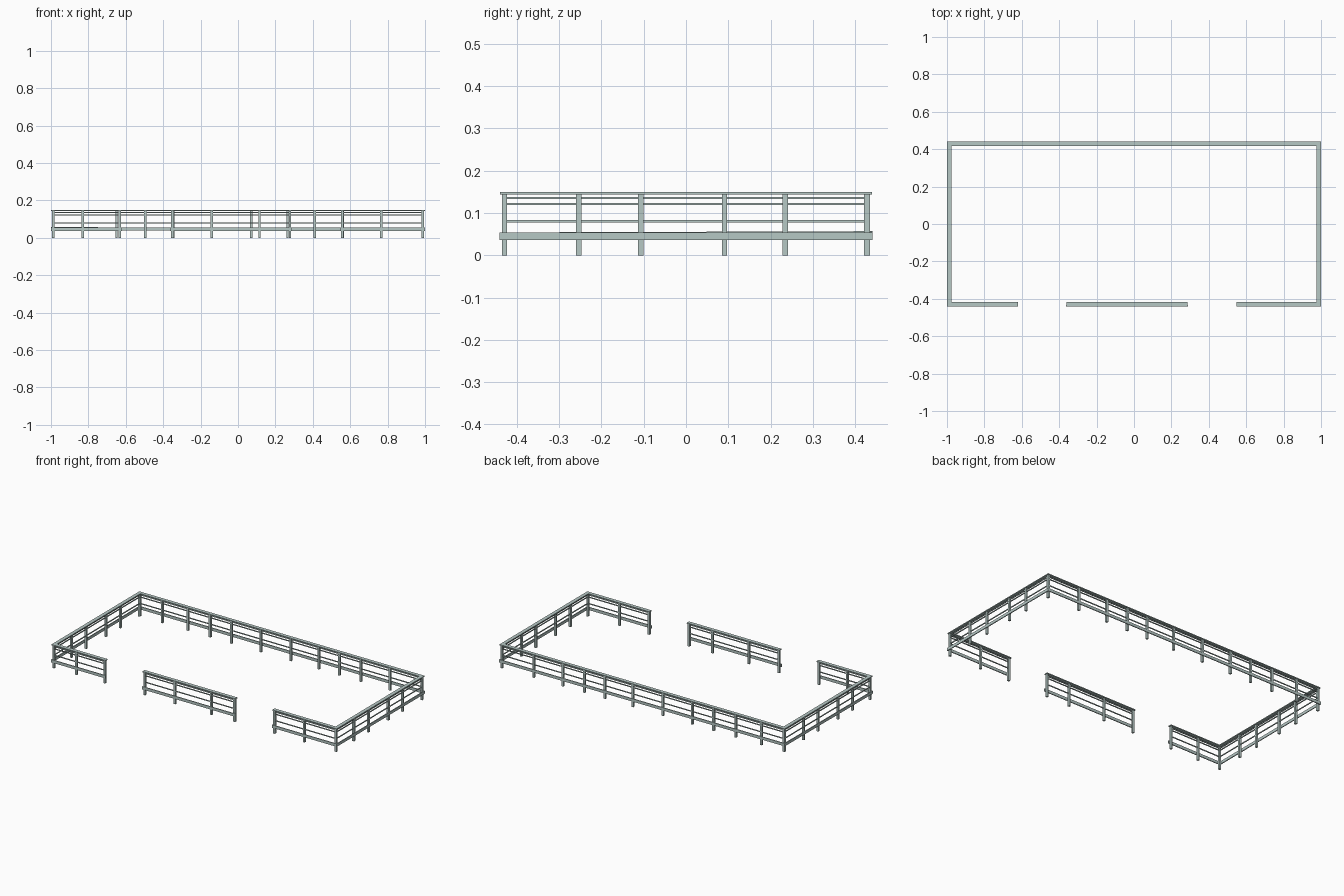
import bpy
import bmesh
from mathutils import Vector

if "Cube" in bpy.data.objects:
    bpy.data.objects.remove(bpy.data.objects["Cube"])

mat = bpy.data.materials.new("pale grey green paint")
mat.diffuse_color = (0.47, 0.58, 0.56, 1)
mat.use_nodes = True
mat.node_tree.nodes["Principled BSDF"].inputs["Base Color"].default_value = mat.diffuse_color

X, Y = 1.0, 0.441          # outer faces of the kick boards
INSET = 0.0115             # outer face to post centre
POST = 0.0125


def beam(bm, along, a, b, across, thick, z0, z1, rise_a=0.0, rise_b=0.0):
    """Box from a to b along one axis; the rises lift its two ends."""
    res = bmesh.ops.create_cube(bm, size=1)
    for v in res["verts"]:
        end_b = v.co.x > 0
        t = b if end_b else a
        s = across + v.co.y * thick
        z = (z1 if v.co.z > 0 else z0) + (rise_b if end_b else rise_a)
        v.co = Vector((t, s, z)) if along == "x" else Vector((s, t, z))
    return res


def finish(name, bm):
    bmesh.ops.recalc_face_normals(bm, faces=bm.faces)
    mesh = bpy.data.meshes.new(name)
    bm.to_mesh(mesh)
    bm.free()
    mesh.materials.append(mat)
    bpy.context.collection.objects.link(bpy.data.objects.new(name, mesh))


def fence(name, along, a, b, side, posts, rises=(0, 0)):
    """One straight run of fence on the given side (+1 or -1)."""
    outer = Y if along == "x" else X
    line = side * (outer - INSET)

    # posts
    bm = bmesh.new()
    for p in posts:
        beam(bm, along, p - POST / 2, p + POST / 2, line, POST, 0, 0.145)
    finish(name + "_posts", bm)

    # three thin rails
    bm = bmesh.new()
    for z in (0.0805, 0.1215, 0.1355):
        beam(bm, along, posts[0], posts[-1], line, 0.005, z - 0.0027, z + 0.0027)
    finish(name + "_rails", bm)

    # kick board on the outside of the posts
    bm = bmesh.new()
    beam(bm, along, a, b, side * (outer - 0.0027), 0.0054, 0.036, 0.054, *rises)
    finish(name + "_kick_board", bm)

    # flat hand rail cap
    bm = bmesh.new()
    beam(bm, along, a + 0.001, b - 0.001, side * (outer - 0.0125), 0.023, 0.144, 0.1495)
    finish(name + "_cap", bm)


# long back run
fence("back_fence", "x", -X, X, 1,
      [-0.9885, -0.83, -0.65, -0.495, -0.345, -0.14, 0.07, 0.265, 0.41, 0.56, 0.765, 0.9885],
      (0.003, 0))

# two ends
end_posts = [-0.4295, -0.254, -0.107, 0.091, 0.235, 0.4275]
fence("left_fence", "y", -Y, Y, -1, end_posts, (0, 0.003))
fence("right_fence", "y", -Y, Y, 1, end_posts)

# front runs with two openings
fence("front_left_fence", "x", -X, -0.62, -1, [-0.9885, -0.83, -0.632])
fence("front_middle_fence", "x", -0.363, 0.288, -1, [-0.352, -0.14, 0.115, 0.278])
fence("front_right_fence", "x", 0.547, X, -1, [0.558, 0.765, 0.9885])
